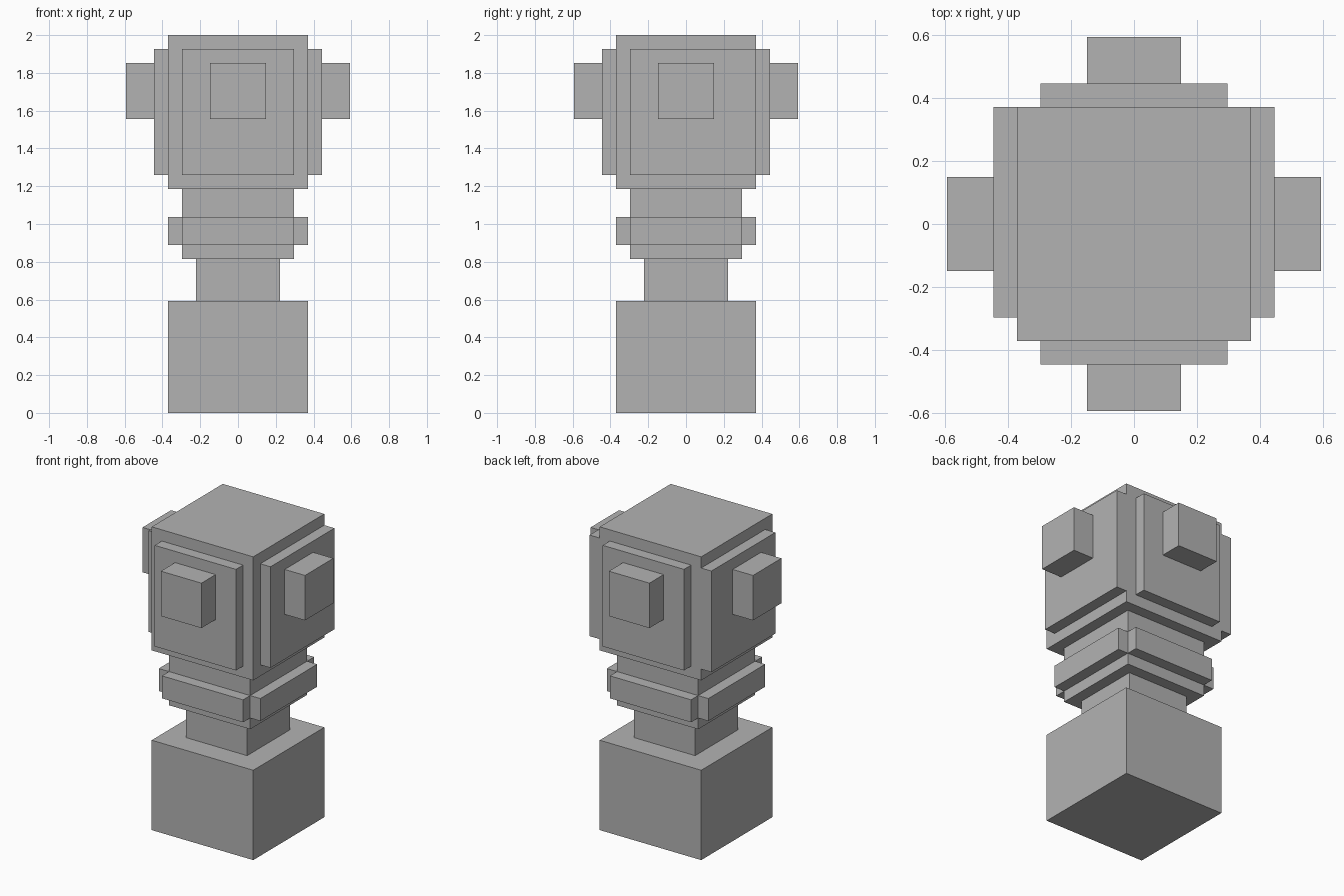
import bpy, bmesh

if "Cube" in bpy.data.objects:
    bpy.data.objects.remove(bpy.data.objects["Cube"])

U = 2 / 27  # one block unit

stone = bpy.data.materials.new("grey_stone")
stone.diffuse_color = (0.45, 0.45, 0.45, 1)
stone.use_nodes = True
stone.node_tree.nodes["Principled BSDF"].inputs["Base Color"].default_value = stone.diffuse_color


def box(name, x0, x1, y0, y1, z0, z1):
    """Axis-aligned block given in block units."""
    bm = bmesh.new()
    bmesh.ops.create_cube(bm, size=1)
    for v in bm.verts:
        v.co = ((x1 if v.co.x > 0 else x0) * U,
                (y1 if v.co.y > 0 else y0) * U,
                (z1 if v.co.z > 0 else z0) * U)
    mesh = bpy.data.meshes.new(name)
    bm.to_mesh(mesh)
    bm.free()
    mesh.materials.append(stone)
    bpy.context.collection.objects.link(bpy.data.objects.new(name, mesh))


def column(name, half, z0, z1):
    box(name, -half, half, -half, half, z0, z1)


def four_sides(name, inner, outer, half, z0, z1, side_back=None):
    """Matching slabs on all four sides; side_back extends the x slabs to the rear."""
    back = half if side_back is None else side_back
    box("front_" + name, -half, half, -outer, -inner, z0, z1)
    box("back_" + name, -half, half, inner, outer, z0, z1)
    box("right_" + name, inner, outer, -half, back, z0, z1)
    box("left_" + name, -outer, -inner, -half, back, z0, z1)


# Stacked core
column("base", 5, 0, 8)
column("neck", 3, 8, 11)
column("collar", 4, 11, 16)
column("head", 5, 16, 27)

# Collar bands, head plates and knobs
four_sides("band", 4, 5, 4, 12, 14)
four_sides("plate", 5, 6, 4, 17, 26, side_back=5)
four_sides("knob", 6, 8, 2, 21, 25)
